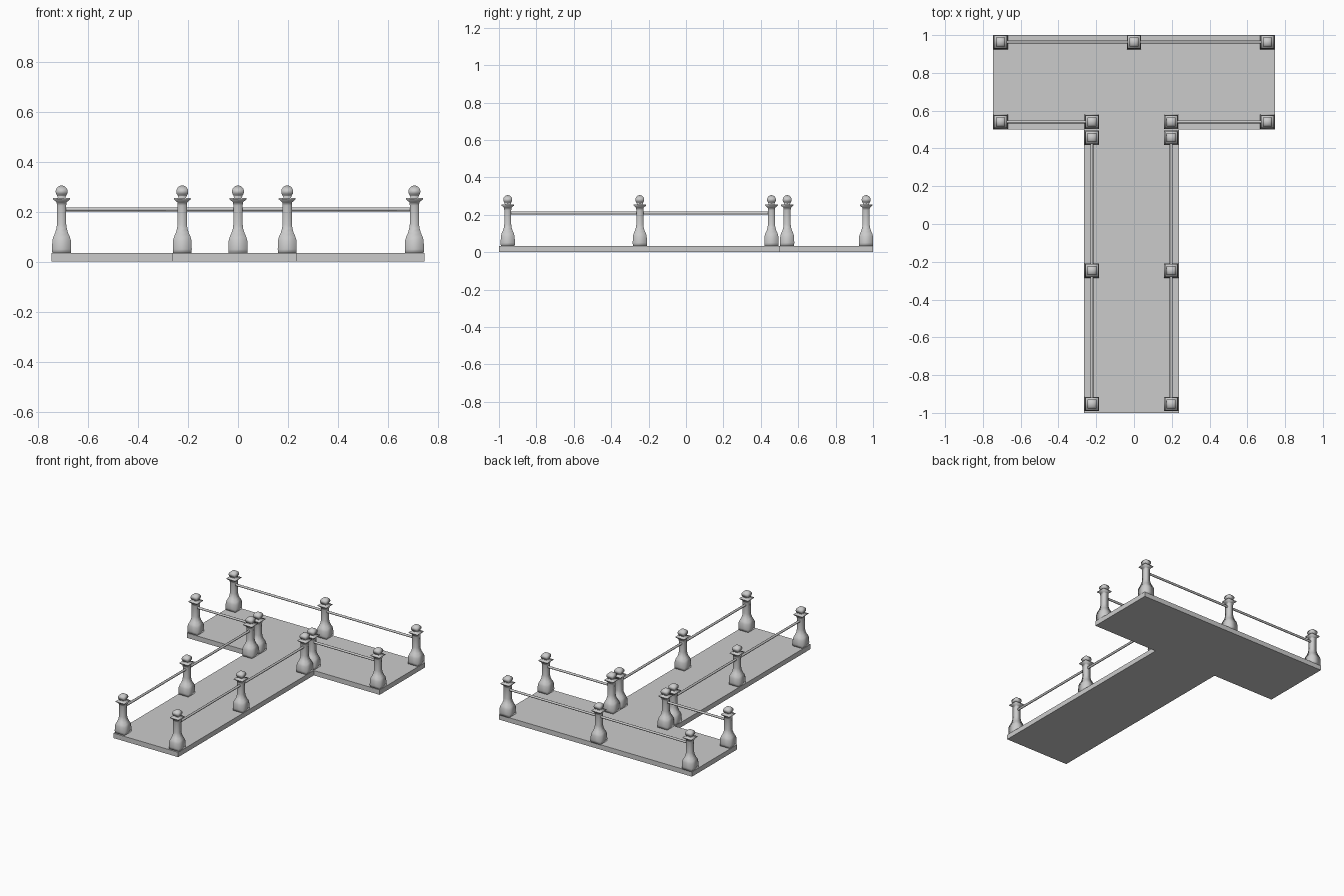
import bpy, bmesh, math
from mathutils import Vector

if "Cube" in bpy.data.objects:
    bpy.data.objects.remove(bpy.data.objects["Cube"])

TOP = 0.034      # deck surface height
RAIL_Z = 0.21

def make(name, bm, smooth=False):
    bmesh.ops.recalc_face_normals(bm, faces=bm.faces)
    me = bpy.data.meshes.new(name)
    for f in bm.faces:
        f.smooth = smooth
    bm.to_mesh(me)
    bm.free()
    ob = bpy.data.objects.new(name, me)
    bpy.context.collection.objects.link(ob)
    return ob

def slab(name, x0, x1, y0, y1):
    bm = bmesh.new()
    bmesh.ops.create_cube(bm, size=1)
    for v in bm.verts:
        v.co = ((x0 + x1) / 2 + v.co.x * (x1 - x0),
                (y0 + y1) / 2 + v.co.y * (y1 - y0),
                TOP / 2 + v.co.z * TOP)
    return make(name, bm)

def rail(name, a, b, r=0.008):
    bm = bmesh.new()
    a, b = Vector((*a, RAIL_Z)), Vector((*b, RAIL_Z))
    bmesh.ops.create_cone(bm, cap_ends=True, segments=8, radius1=r, radius2=r,
                          depth=(b - a).length)
    rot = (b - a).to_track_quat('Z', 'Y').to_matrix()
    bmesh.ops.rotate(bm, verts=bm.verts, matrix=rot)
    bmesh.ops.translate(bm, verts=bm.verts, vec=(a + b) / 2)
    ob = make(name, bm, True)
    ob.data.set_sharp_from_angle(angle=math.radians(60))

# Square-section baluster profile: (half width, z), ball finial on top
profile = [(0.037, TOP - 0.002), (0.038, 0.05), (0.037, 0.085), (0.033, 0.1), (0.026, 0.115),
           (0.021, 0.132), (0.0185, 0.15), (0.0185, 0.225), (0.02, 0.238),
           (0.034, 0.250), (0.034, 0.254), (0.015, 0.256)]
for i in range(1, 9):
    t = math.radians(-55 + 145 * i / 9)
    profile.append((0.024 * math.cos(t), 0.281 + 0.024 * math.sin(t)))
profile.append((0.003, 0.305))

bm = bmesh.new()
rings = [[bm.verts.new((sx * h, sy * h, z)) for sx, sy in ((-1, -1), (1, -1), (1, 1), (-1, 1))]
         for h, z in profile]
for lo, hi in zip(rings, rings[1:]):
    for i in range(4):
        j = (i + 1) % 4
        bm.faces.new((lo[i], lo[j], hi[j], hi[i]))
bm.faces.new(rings[0][::-1])
bm.faces.new(rings[-1])
first_post = make("post", bm, True)

# Decks
slab("cross_deck", -0.747, 0.747, 0.5, 1.0)
slab("walkway_deck", -0.264, 0.237, -1.0, 0.5)

# Runs of posts, each joined by one rail
XL, XR, XO = -0.223, 0.197, 0.706
runs = {
    "back": [(-XO, 0.963), (0, 0.963), (XO, 0.963)],
    "front_left": [(-XO, 0.541), (XL, 0.541)],
    "front_right": [(XR, 0.541), (XO, 0.541)],
    "walkway_left": [(XL, 0.457), (XL, -0.247), (XL, -0.953)],
    "walkway_right": [(XR, 0.457), (XR, -0.247), (XR, -0.953)],
}
for name, pts in runs.items():
    rail(name + "_rail", pts[0], pts[-1])
    for i, (x, y) in enumerate(pts):
        post = bpy.data.objects.new(f"{name}_post_{i + 1}", first_post.data)
        post.location = (x, y, 0)
        bpy.context.collection.objects.link(post)
bpy.data.objects.remove(first_post)
